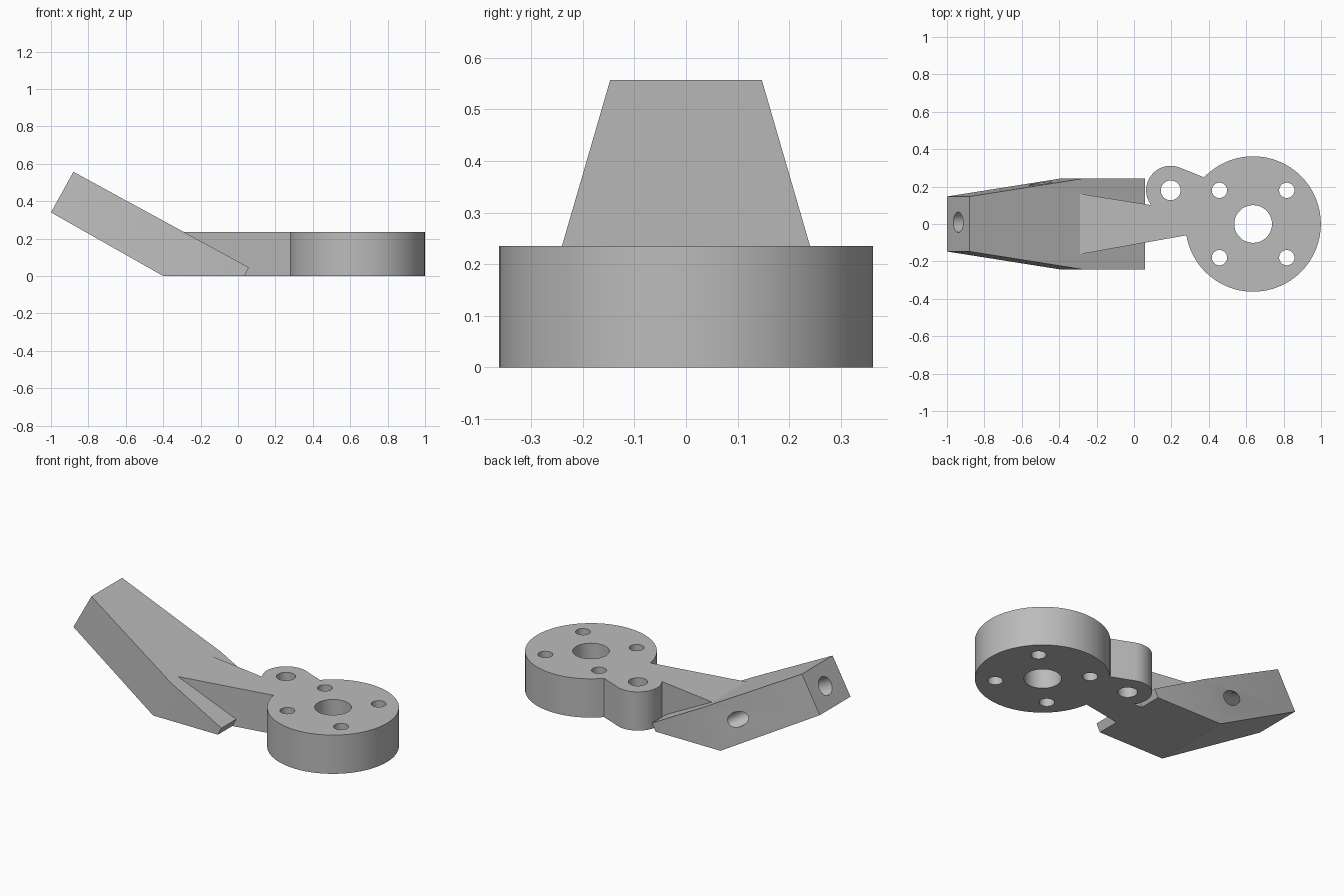
import bpy, bmesh, math

if "Cube" in bpy.data.objects:
    bpy.data.objects.remove(bpy.data.objects["Cube"])

HEIGHT = 0.235
grey = bpy.data.materials.new("plain_grey")
grey.use_nodes = True
grey.diffuse_color = (0.5, 0.5, 0.5, 1)
grey.node_tree.nodes["Principled BSDF"].inputs["Base Color"].default_value = (0.5, 0.5, 0.5, 1)


def finish(name, bm):
    bmesh.ops.recalc_face_normals(bm, faces=bm.faces)
    mesh = bpy.data.meshes.new(name)
    bm.to_mesh(mesh)
    bm.free()
    mesh.materials.append(grey)
    ob = bpy.data.objects.new(name, mesh)
    bpy.context.collection.objects.link(ob)
    return ob


def extrude_outline(name, outline, z0, z1):
    bm = bmesh.new()
    face = bm.faces.new([bm.verts.new((x, y, z0)) for x, y in outline])
    new = bmesh.ops.extrude_face_region(bm, geom=[face])["geom"]
    top = [v for v in new if isinstance(v, bmesh.types.BMVert)]
    bmesh.ops.translate(bm, verts=top, vec=(0, 0, z1 - z0))
    return finish(name, bm)


def arc(cx, cy, r, start, end, steps):
    angles = [math.radians(start + (end - start) * i / steps) for i in range(steps + 1)]
    return [(cx + r * math.cos(a), cy + r * math.sin(a)) for a in angles]


def boolean(target, other, operation):
    mod = target.modifiers.new(other.name, "BOOLEAN")
    mod.operation = operation
    mod.solver = "EXACT"
    mod.object = other
    bpy.context.view_layer.objects.active = target
    bpy.ops.object.modifier_apply(modifier=mod.name)
    bpy.data.objects.remove(other)


# Flat plate: round flange, small ear and tapering web in one outline
hub_x, ear = 0.637, (0.196, 0.18)
outline = arc(hub_x, 0, 0.362, -170.4, 136.5, 72)
outline += arc(*ear, 0.131, 68, 217, 28)
outline += [(-0.29, 0.162), (-0.29, -0.162)]
bracket = extrude_outline("mounting_bracket", outline, 0, HEIGHT)

# Raised arm: side profile (x, z, half width), tapering to the tip
profile = [(-1, 0.34, 0.147), (-0.88, 0.557, 0.147), (-0.28, 0.23, 0.242),
           (0.058, 0.046, 0.242), (0.035, 0, 0.242), (-0.4, 0, 0.242)]
bm = bmesh.new()
left = [bm.verts.new((x, w, z)) for x, z, w in profile]
right = [bm.verts.new((x, -w, z)) for x, z, w in profile]
for side in (left, right):
    a, b, c, d, e, f = side
    bm.faces.new((a, b, c, f))
    bm.faces.new((f, c, d, e))
for i in range(len(profile)):
    j = (i + 1) % len(profile)
    bm.faces.new((left[i], left[j], right[j], right[i]))
boolean(bracket, finish("arm", bm), "UNION")

# Bolt holes through the flange and ear
holes = [(hub_x, 0, 0.101), (*ear, 0.053)]
holes += [(hub_x + sx * 0.18, sy * 0.18, 0.041) for sx in (-1, 1) for sy in (-1, 1)]
for x, y, r in holes:
    boolean(bracket, extrude_outline("hole_cutter", arc(x, y, r, 0, 348.75, 31), -0.1, 0.4),
            "DIFFERENCE")

# Curved channel from the tip of the arm out through its left side
curve = bpy.data.curves.new("channel_path", "CURVE")
curve.dimensions = "3D"
curve.bevel_depth = 0.05
curve.bevel_resolution = 6
curve.use_fill_caps = True
spline = curve.splines.new("BEZIER")
spline.resolution_u = 10
spline.bezier_points.add(1)
ends = [((-1.03, 0.005, 0.498), (0.3, 0, -0.165), 1.12),
        ((-0.45, 0.29, 0.18), (0.07, 0.16, -0.04), 0.84)]
for p, (co, d, radius) in zip(spline.bezier_points, ends):
    p.co = co
    p.handle_left_type = p.handle_right_type = "FREE"
    p.handle_left = [c - k for c, k in zip(co, d)]
    p.handle_right = [c + k for c, k in zip(co, d)]
    p.radius = radius
path = bpy.data.objects.new("channel_path", curve)
bpy.context.collection.objects.link(path)
bpy.context.view_layer.update()
tube = bpy.data.meshes.new_from_object(path.evaluated_get(bpy.context.evaluated_depsgraph_get()))
bm = bmesh.new()
bm.from_mesh(tube)
bmesh.ops.remove_doubles(bm, verts=bm.verts, dist=0.0001)
bpy.data.objects.remove(path)
boolean(bracket, finish("channel_cutter", bm), "DIFFERENCE")

# Smooth the round walls, keep the machined edges sharp
bpy.ops.object.select_all(action="DESELECT")
bracket.select_set(True)
bpy.context.view_layer.objects.active = bracket
bpy.ops.object.shade_smooth_by_angle(angle=math.radians(25))
